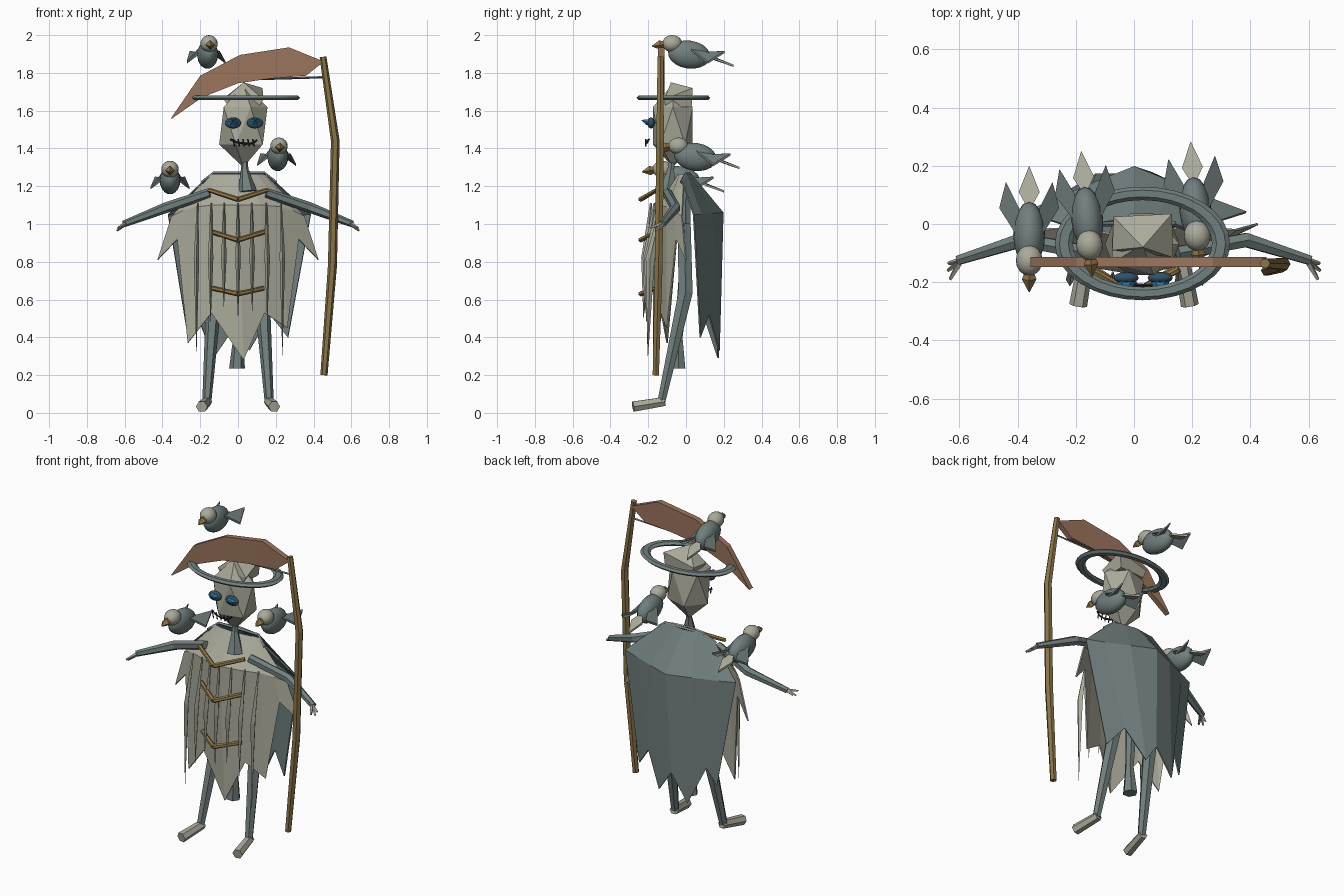
import bpy, bmesh, math
from mathutils import Vector, Matrix

if "Cube" in bpy.data.objects:
    bpy.data.objects.remove(bpy.data.objects["Cube"])


def colour(name, r, g, b):
    m = bpy.data.materials.new(name)
    m.diffuse_color = (r, g, b, 1)
    m.use_nodes = True
    m.node_tree.nodes["Principled BSDF"].inputs["Base Color"].default_value = m.diffuse_color
    return m


BONE = colour("pale_cloth", 0.4, 0.4, 0.325)
TEAL = colour("grey_teal", 0.165, 0.215, 0.21)
WOOD = colour("old_wood", 0.25, 0.175, 0.065)
GOLD = colour("warm_wood", 0.29, 0.185, 0.065)
RUST = colour("rust_blade", 0.33, 0.178, 0.11)
BLUE = colour("eye_blue", 0.04, 0.2, 0.36)
NAVY = colour("socket_navy", 0.03, 0.085, 0.135)
DARK = colour("stitch_dark", 0.02, 0.025, 0.03)


def add(name, verts, faces, mat):
    me = bpy.data.meshes.new(name)
    me.from_pydata([tuple(v) for v in verts], [], faces)
    bm = bmesh.new()
    bm.from_mesh(me)
    bmesh.ops.recalc_face_normals(bm, faces=bm.faces)
    bm.to_mesh(me)
    bm.free()
    me.materials.append(mat)
    ob = bpy.data.objects.new(name, me)
    bpy.context.collection.objects.link(ob)
    return ob


def tube(name, pts, radii, mat, sides=6, m=Matrix()):
    """Faceted limb swept along a path."""
    pts = [Vector(p) for p in pts]
    verts, faces, n = [], [], len(pts)
    for i, p in enumerate(pts):
        d = (pts[min(i + 1, n - 1)] - pts[max(i - 1, 0)]).normalized()
        ref = Vector((0, 1, 0)) if abs(d.y) < 0.85 else Vector((0, 0, 1))
        u = d.cross(ref).normalized()
        w = d.cross(u)
        for k in range(sides):
            a = 2 * math.pi * k / sides
            verts.append(m @ (p + (u * math.cos(a) + w * math.sin(a)) * radii[i]))
    for i in range(n - 1):
        for k in range(sides):
            j = (k + 1) % sides
            faces.append((i * sides + k, i * sides + j, (i + 1) * sides + j, (i + 1) * sides + k))
    faces += [tuple(range(sides)), tuple(range((n - 1) * sides, n * sides))]
    return add(name, verts, faces, mat)


def ball(name, c, r, mat, m=Matrix()):
    bm = bmesh.new()
    bmesh.ops.create_uvsphere(bm, u_segments=16, v_segments=10, radius=1)
    me = bpy.data.meshes.new(name)
    bm.transform(m @ Matrix.Translation(c) @ Matrix.Diagonal((*r, 1)))
    bm.to_mesh(me)
    bm.free()
    me.materials.append(mat)
    for p in me.polygons:
        p.use_smooth = True
    ob = bpy.data.objects.new(name, me)
    bpy.context.collection.objects.link(ob)
    return ob


def sheet(name, rows, mat):
    """Cloth panel lofted through rows of points."""
    n = len(rows[0])
    faces = [(r * n + i, r * n + i + 1, (r + 1) * n + i + 1, (r + 1) * n + i)
             for r in range(len(rows) - 1) for i in range(n - 1)]
    ob = add(name, [p for row in rows for p in row], faces, mat)
    s = ob.modifiers.new("thickness", 'SOLIDIFY')
    s.thickness, s.offset = 0.008, 0
    return ob


# Robe: half rows from the side seam to the middle, closed over the shoulders
top = [(.15, -.01, 1.255), (.13, -.02, 1.262), (.1, -.03, 1.262), (.05, -.035, 1.262), (0, -.04, 1.262)]
mid = [(.35, -.02, 1.04), (.29, -.06, 1.07), (.22, -.10, 1.09), (.12, -.15, 1.1), (0, -.17, 1.1)]
hem = [(.425, 0, .81), (.32, -.05, .92), (.265, -.10, .37), (.14, -.13, .53), (.03, -.17, .28)]


def mirror_row(half):
    return [(-x, y, z) for x, y, z in half[:-1]] + [half[-1]] + half[-2::-1]


hem_row = mirror_row(hem)
hem_row[6] = (.26, -.10, .45)
sheet("robe", [mirror_row(top), mirror_row(mid), hem_row], BONE)

# Cape hanging behind, with a sharp middle ridge
cape_top = [(-.19, -.02, 1.22), (-.13, 0, 1.27), (-.07, .01, 1.27), (0, .02, 1.27),
            (.07, .01, 1.27), (.14, 0, 1.27), (.2, -.02, 1.22)]
cape_mid = [(-.37, .04, 1.05), (-.28, .08, 1.05), (-.14, .138, 1.055), (0, .195, 1.06),
            (.14, .138, 1.055), (.28, .08, 1.05), (.385, .04, 1.05)]
cape_hem = [(-.265, .075, .4), (-.21, .1, .5), (-.13, .17, .29), (-.02, .17, .45),
            (.06, .175, .33), (.17, .12, .52), (.265, .075, .4)]
sheet("cape", [cape_top, cape_mid, cape_hem], TEAL)
tube("collar", [(-.19, -.025, 1.22), (-.13, 0, 1.268), (.14, 0, 1.268), (.2, -.025, 1.22)],
     [.009] * 4, TEAL, 4)

# Hanging rag strips standing out in front of the robe like narrow fins
for i, (x, tip) in enumerate([(-.22, .31), (-.145, .48), (-.075, .56), (0, .5),
                              (.075, .54), (.155, .48), (.235, .3)]):
    y = -.185 + abs(x) * .1
    thin = Matrix.Translation((x, 0, 0)) @ Matrix.Diagonal((.6, 1, 1, 1)) @ Matrix.Translation((-x, 0, 0))
    tube(f"rag_strip_{i}", [(x * .95, y + abs(x) * .15, 1.11), (x, y - .028, .82), (x, y - .04, tip)],
         [.006, .024, .001], BONE, 4, thin)

# Wooden ribs in shallow V shapes
for i, (w, zc, ze) in enumerate([(.155, 1.13, 1.18), (.145, .915, .96), (.135, .63, .66)]):
    for s in (-1, 1):
        tube(f"rib_{i}_{'left' if s < 0 else 'right'}",
             [(s * w, -.155, ze), (0, -.24, zc)], [.012, .014], GOLD)

# Neck and spine
tube("neck", [(.035, -.07, 1.36), (.035, -.08, 1.29), (.05, -.1, 1.17)], [.015, .02, .05], TEAL)
tube("spine", [(.03, -.0, 1.2), (.01, -.01, .7), (0, -.04, .4), (-.005, -.04, .235)],
     [.03, .035, .025, .042], TEAL)

# Limbs
for s, side in ((-1, "left"), (1, "right")):
    tube(f"arm_{side}", [(s * .15, -.1, 1.165), (s * .385, -.055, 1.085), (s * .605, -.125, 1.0)],
         [.026, .028, .018], TEAL)
    for k, (dx, y, z) in enumerate([(.638, -.135, .975), (.64, -.16, .965), (.632, -.19, .98)]):
        tube(f"finger_{side}_{k}", [(s * .595, -.125, 1.003), (s * dx, y, z)], [.012, .006], BONE, 4)
    tube(f"leg_{side}", [(s * .09, -.01, 1.0), (s * .125, -.002, .64), (s * .165, -.13, .06)],
         [.04, .043, .024], TEAL)
    tube(f"foot_{side}", [(s * .163, -.115, .06), (s * .192, -.28, .033)], [.027, .031], BONE)

# Head: faceted skull with a slanted crown
bm = bmesh.new()
bmesh.ops.create_icosphere(bm, subdivisions=1, radius=1)
bm.transform(Matrix.Translation((.028, -.07, 1.52)) @ Matrix.Diagonal((.143, .124, .22, 1)))
me = bpy.data.meshes.new("head")
bm.to_mesh(me)
bm.free()
me.materials.append(BONE)
bpy.context.collection.objects.link(bpy.data.objects.new("head", me))
add("crown", [(-.07, .025, 1.67), (.13, .035, 1.72), (.135, -.115, 1.66), (-.075, -.09, 1.66),
              (.03, -.08, 1.75), (-.05, .02, 1.62), (.12, .03, 1.62), (.11, -.11, 1.62), (-.05, -.09, 1.62)],
    [(0, 1, 4), (1, 2, 4), (2, 3, 4), (3, 0, 4),
     (0, 1, 6, 5), (1, 2, 7, 6), (2, 3, 8, 7), (3, 0, 5, 8), (5, 6, 7, 8)], BONE)

# Eyes: dark ovals with a small bright spike
for x in (-.027, .09):
    ball("eye", (x, -.185, 1.535), (.043, .02, .029), NAVY)
    wide = Matrix.Translation((x, 0, 1.54)) @ Matrix.Diagonal((1.35, 1, .8, 1))
    tube("eye_glint", [(0, -.195, 0), (0, -.206, 0), (0, -.235, .012)], [.023, .022, .002], BLUE, 6, wide)

# Stitched mouth
mouth = [(-.04, -.195, 1.448), (-.005, -.208, 1.432), (.04, -.212, 1.425), (.08, -.208, 1.428), (.1, -.2, 1.445)]
tube("mouth", mouth, [.006] * 5, DARK, 4)
for i in range(5):
    x = -.022 + i * .026
    tube("stitch", [(x - .004, -.213, 1.45), (x + .004, -.213, 1.41)], [.004] * 2, DARK, 4)

# Oval halo with a flattened band
SEG, PROFILE = 32, ((1, 0), (.5, .9), (-.5, .9), (-1, 0), (-.5, -.9), (.5, -.9))
hv, hf = [], []
for i in range(SEG):
    a = 2 * math.pi * i / SEG
    for p, q in PROFILE:
        hv.append((.029 + (.27 + .031 * p) * math.cos(a), -.067 + (.172 + .023 * p) * math.sin(a),
                   1.668 + .014 * q))
    for k in range(6):
        j, n = (k + 1) % 6, (i + 1) % SEG
        hf.append((i * 6 + k, i * 6 + j, n * 6 + j, n * 6 + k))
add("halo", hv, hf, TEAL)

# Scythe
tube("scythe_staff", [(.45, -.135, 1.885), (.515, -.137, 1.44), (.5, -.145, .78), (.455, -.16, .2)],
     [.018, .023, .024, .019], WOOD)
tube("scythe_brace", [(.1, -.13, 1.767), (.45, -.135, 1.777)], [.006] * 2, TEAL, 4)
upper = [(.455, 1.86), (.27, 1.935), (.01, 1.895), (-.2, 1.785), (-.355, 1.56)]
lower = [(.36, 1.785), (.17, 1.77), (0, 1.745), (-.19, 1.67), (-.35, 1.558)]
bv, bf = [], []
for (x1, z1), (x2, z2) in zip(upper, lower):
    bv += [(x1, -.147, z1), (x1, -.113, z1), (x2, -.115, z2), (x2, -.145, z2)]
for i in range(4):
    for k in range(4):
        j = (k + 1) % 4
        bf.append((i * 4 + k, i * 4 + j, i * 4 + 4 + j, i * 4 + 4 + k))
bf += [(0, 1, 2, 3), (16, 17, 18, 19)]
add("scythe_blade", bv, bf, RUST)


def plate(name, outline, mat, m):
    """Thin feather plate from an outline."""
    n, t = len(outline), Vector((0, 0, .006))
    vs = [m @ (Vector(p) + t) for p in outline] + [m @ (Vector(p) - t) for p in outline]
    fs = [tuple(range(n)), tuple(range(n, 2 * n))]
    fs += [(i, (i + 1) % n, n + (i + 1) % n, n + i) for i in range(n)]
    add(name, vs, fs, mat)


# Three birds, built around the head position
for b, (x, y, z, yaw) in enumerate([(-.153, -.073, 1.955, 5), (-.36, -.125, 1.29, 0), (.217, -.04, 1.413, 4)]):
    m = Matrix.Translation((x, y, z)) @ Matrix.Rotation(math.radians(yaw), 4, 'Z')
    tilt = m @ Matrix.Translation((0, .09, -.058)) @ Matrix.Rotation(math.radians(-8), 4, 'X')
    ball(f"bird_body_{b}", (0, 0, 0), (.055, .113, .074), TEAL, tilt)
    ball(f"bird_head_{b}", (0, 0, 0), (.046, .053, .045), BONE, m)
    tube(f"bird_beak_{b}", [(0, -.04, -.004), (0, -.065, -.007), (0, -.108, -.014)],
         [.015, .025, .002], GOLD, 4, m)
    plate(f"bird_tail_{b}", [(0, .17, -.055), (.036, .235, -.085), (0, .325, -.117), (-.036, .235, -.085)], BONE, m)
    for s in (-1, 1):
        plate(f"bird_wing_{b}", [(s * .04, .08, -.02), (s * .103, .18, -.1),
                                 (s * .08, .27, -.045), (s * .035, .18, -.05)], TEAL, m)
